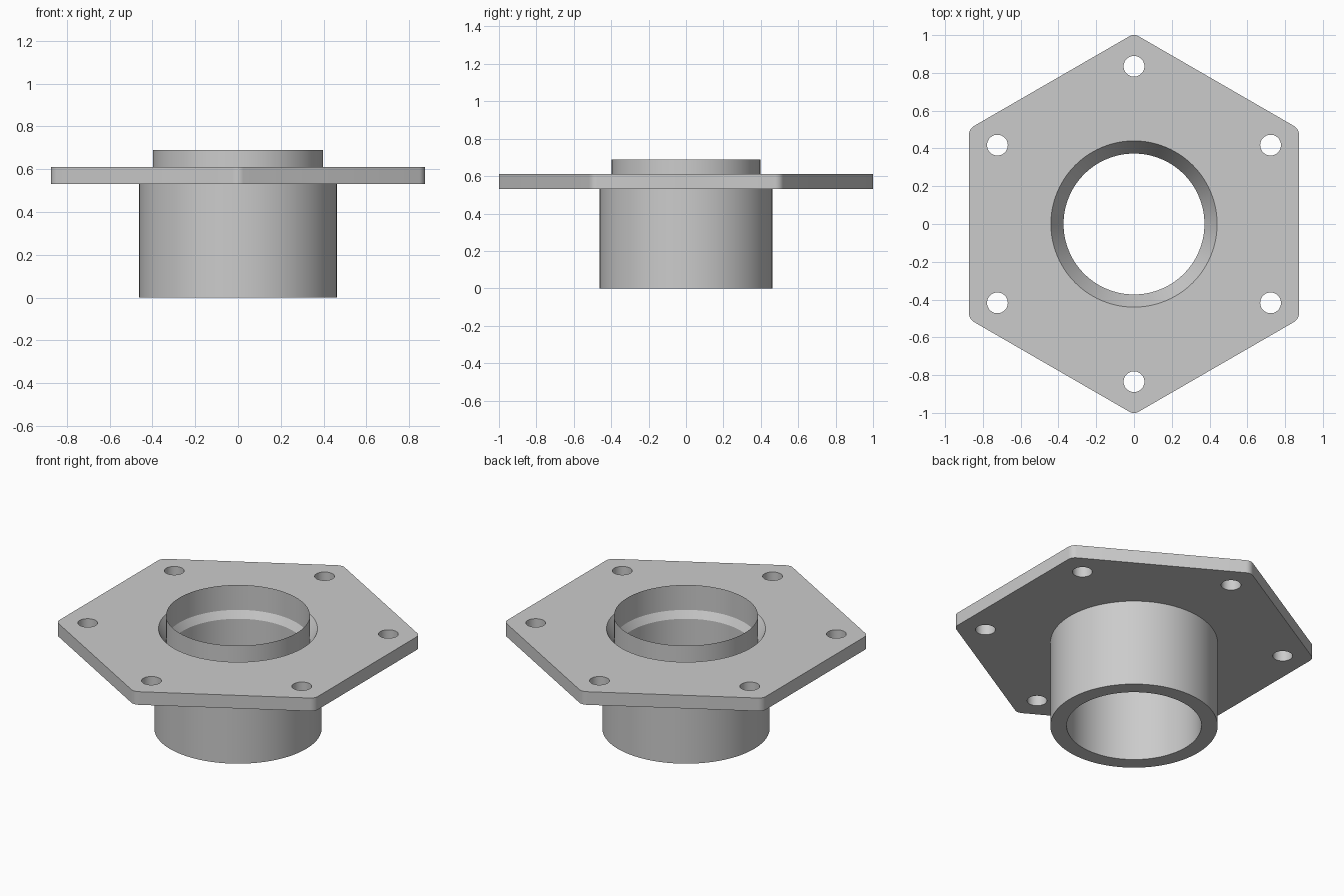
import bpy, bmesh
from math import sin, cos, pi, radians

if "Cube" in bpy.data.objects:
    bpy.data.objects.remove(bpy.data.objects["Cube"])

SEGMENTS = 96
PLATE_BOTTOM, PLATE_TOP, RIM_TOP = 0.53, 0.61, 0.69
TUBE_RADIUS, BORE_RADIUS, FUNNEL_RADIUS, COLLAR_RADIUS = 0.463, 0.373, 0.44, 0.398
FUNNEL_BOTTOM = 0.495

grey = bpy.data.materials.new("light grey metal")
grey.use_nodes = True
colour = (0.6, 0.6, 0.6, 1)
grey.diffuse_color = colour
grey.node_tree.nodes["Principled BSDF"].inputs["Base Color"].default_value = colour


def make_object(name, bm):
    mesh = bpy.data.meshes.new(name)
    bm.to_mesh(mesh)
    bm.free()
    mesh.materials.append(grey)
    obj = bpy.data.objects.new(name, mesh)
    bpy.context.collection.objects.link(obj)
    return obj


def circle(radius, x=0, y=0, n=SEGMENTS):
    return [(x + radius * cos(2 * pi * i / n), y + radius * sin(2 * pi * i / n)) for i in range(n)]


def loft(name, sections, capped=True):
    """Skin a stack of (outline, height) sections."""
    bm = bmesh.new()
    rings = [[bm.verts.new((x, y, z)) for x, y in outline] for outline, z in sections]
    for low, high in zip(rings, rings[1:]):
        for i in range(len(low)):
            j = (i + 1) % len(low)
            bm.faces.new((low[i], low[j], high[j], high[i]))
    if capped:
        bm.faces.new(rings[0][::-1])
        bm.faces.new(rings[-1])
    return make_object(name, bm)


def rounded_hexagon(radius, fillet, steps=6):
    points = []
    centre = radius - fillet / cos(pi / 6)
    for corner in range(6):
        a = radians(30 + 60 * corner)
        for s in range(steps + 1):
            b = a + radians(60 * s / steps - 30)
            points.append((centre * cos(a) + fillet * cos(b), centre * sin(a) + fillet * sin(b)))
    return points


def combine(target, tool, operation):
    """Apply a boolean and discard the helper."""
    tool.hide_render = True
    mod = target.modifiers.new(operation.lower(), 'BOOLEAN')
    mod.operation, mod.object, mod.solver = operation, tool, 'EXACT'
    bpy.context.view_layer.objects.active = target
    bpy.ops.object.modifier_apply(modifier=mod.name)
    bpy.data.objects.remove(tool)


# Hexagonal plate with the tube fused below it
outline = rounded_hexagon(1.008, 0.05)
flange = loft("flange_body", [(outline, PLATE_BOTTOM), (outline, PLATE_TOP)])
tube_outline = circle(TUBE_RADIUS)
combine(flange, loft("tube", [(tube_outline, 0), (tube_outline, 0.57)]), 'UNION')

# Straight bore opening into a funnel at the plate's top
slope = (FUNNEL_RADIUS - BORE_RADIUS) / (PLATE_TOP - FUNNEL_BOTTOM)
over = 0.05
bore = loft("bore_cutter", [
    (circle(BORE_RADIUS), -over),
    (circle(BORE_RADIUS), FUNNEL_BOTTOM),
    (circle(FUNNEL_RADIUS + slope * over), PLATE_TOP + over)])
combine(flange, bore, 'DIFFERENCE')

# Bolt holes, one near each corner
for k in range(6):
    a = radians(30 + 60 * k)
    hole = circle(0.055, 0.835 * cos(a), 0.835 * sin(a), 40)
    combine(flange, loft("bolt_cutter", [(hole, 0.4), (hole, 0.8)]), 'DIFFERENCE')

# Thin sleeve standing on the funnel
collar_bottom = FUNNEL_BOTTOM + (COLLAR_RADIUS - BORE_RADIUS) / slope
ring = circle(COLLAR_RADIUS)
collar = loft("collar_sleeve", [(ring, collar_bottom), (ring, RIM_TOP)], capped=False)

# Smooth the round walls and keep the rims sharp
for obj in (flange, collar):
    bpy.ops.object.select_all(action='DESELECT')
    obj.select_set(True)
    bpy.context.view_layer.objects.active = obj
    bpy.ops.object.shade_smooth_by_angle(angle=radians(25))
